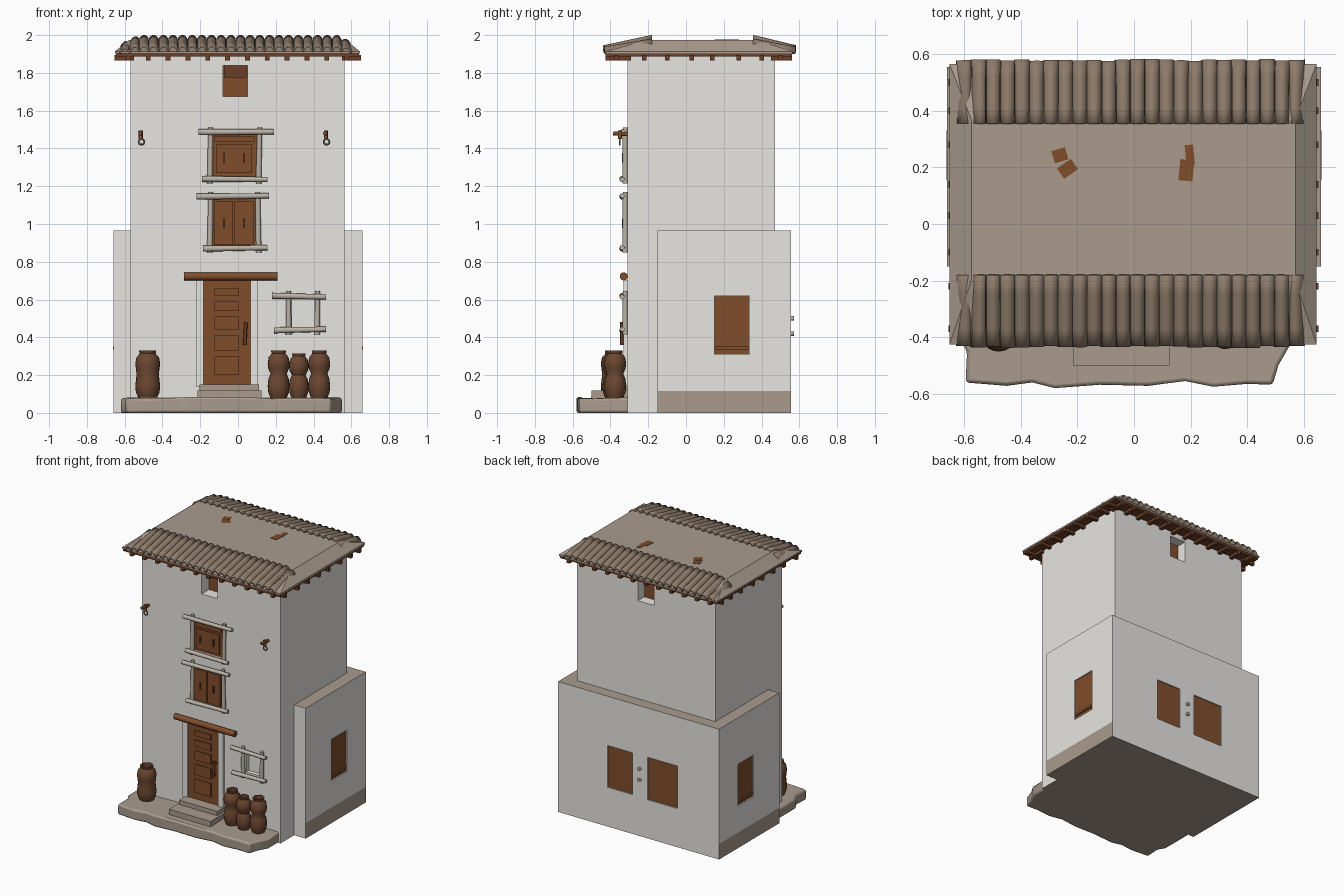
import bpy, bmesh, math, random
from mathutils import Vector, Matrix

if "Cube" in bpy.data.objects:
    bpy.data.objects.remove(bpy.data.objects["Cube"])

random.seed(4)

def mat(name, r, g, b):
    m = bpy.data.materials.new(name)
    m.diffuse_color = (r, g, b, 1)
    m.use_nodes = True
    m.node_tree.nodes["Principled BSDF"].inputs["Base Color"].default_value = m.diffuse_color
    return m

WHITE = mat("white plaster", 0.80, 0.79, 0.76)
TAN = mat("tan clay", 0.40, 0.33, 0.27)
TILE = mat("roof tile", 0.27, 0.20, 0.145)
WOOD = mat("brown wood", 0.22, 0.075, 0.025)
BEAM = mat("dark beam", 0.15, 0.05, 0.02)
POT = mat("pot clay", 0.15, 0.063, 0.03)
STICK = mat("pale stick", 0.50, 0.45, 0.39)
IRON = mat("grey iron", 0.16, 0.15, 0.14)

def from_bm(name, bm, *mats):
    me = bpy.data.meshes.new(name)
    bmesh.ops.recalc_face_normals(bm, faces=bm.faces)
    bm.to_mesh(me)
    bm.free()
    ob = bpy.data.objects.new(name, me)
    bpy.context.collection.objects.link(ob)
    for m in mats:
        me.materials.append(m)
    return ob

def add_box(bm, x0, x1, y0, y1, z0, z1):
    c = Matrix.Translation(((x0 + x1) / 2, (y0 + y1) / 2, (z0 + z1) / 2))
    bmesh.ops.create_cube(bm, size=1, matrix=c @ Matrix.Diagonal((x1 - x0, y1 - y0, z1 - z0, 1)))

def boxes(name, m, *dims):
    bm = bmesh.new()
    for d in dims:
        add_box(bm, *d)
    return from_bm(name, bm, m)

def rod(name, a, b, r, m, sides=8, tip=1.0):
    a, b = Vector(a), Vector(b)
    rot = (b - a).to_track_quat('Z', 'Y').to_matrix().to_4x4()
    bm = bmesh.new()
    bmesh.ops.create_cone(bm, cap_ends=True, segments=sides, radius1=r, radius2=r * tip,
                          depth=(b - a).length, matrix=Matrix.Translation((a + b) / 2) @ rot)
    ob = from_bm(name, bm, m)
    smooth(ob)
    return ob

def smooth(ob, angle=50):
    bpy.ops.object.select_all(action='DESELECT')
    ob.select_set(True)
    bpy.context.view_layer.objects.active = ob
    bpy.ops.object.shade_smooth_by_angle(angle=math.radians(angle))

def boolean(ob, other, op):
    md = ob.modifiers.new(op.lower(), 'BOOLEAN')
    md.operation, md.object, md.solver = op, other, 'EXACT'
    bpy.context.view_layer.objects.active = ob
    bpy.ops.object.modifier_apply(modifier=md.name)
    bpy.data.objects.remove(other)

# Walls: tower joined with the wider rear annex, window recesses cut out
walls = boxes("walls", WHITE, (-.57, .565, -.31, .47, 0, 1.9))
boolean(walls, boxes("annex", WHITE, (-.66, .66, -.15, .555, 0, .965)), 'UNION')
side_win = [(s * .66 - .015, s * .66 + .015, .15, .335, .31, .62) for s in (-1, 1)]
back_win = [(.05, .255, .54, .57, .29, .60), (-.32, -.075, .54, .57, .285, .60)]
hatches = [(-.08, .05, -.35, -.21, 1.675, 1.84), (-.065, .065, .38, .50, 1.69, 1.85)]
niche = [(.285, .405, -.34, -.28, .455, .60)]
boolean(walls, boxes("cutter", WHITE, *side_win, *back_win, *hatches, *niche), 'DIFFERENCE')
walls.data.materials.clear()
walls.data.materials.append(WHITE)
walls.data.materials.append(TAN)
bm = bmesh.new()
bm.from_mesh(walls.data)
bmesh.ops.bisect_plane(bm, geom=bm.verts[:] + bm.edges[:] + bm.faces[:],
                       plane_co=(0, 0, .115), plane_no=(0, 0, 1))
for f in bm.faces:   # clay on ledge, underside and the foot of the side walls
    c, n = f.calc_center_median(), f.normal
    ledge = n.z > .9 and abs(c.z - .965) < .01
    foot = abs(n.x) > .9 and c.z < .115 and abs(c.x) > .65
    f.material_index = int(ledge or foot or (n.z < -.9 and c.z < .01))
bm.to_mesh(walls.data)
bm.free()

# Boards inside the recesses
boxes("side_shutters", WOOD, *[(min(s * .640, s * .652), max(s * .640, s * .652), .152, .333, .312, .618) for s in (-1, 1)])
boxes("side_shutter_rails", WOOD, *[(min(s * .65, s * .662), max(s * .65, s * .662), .155, .33, .335, .352) for s in (-1, 1)])
boxes("back_shutters", WOOD, *[(a, b, .535, .547, c, d) for a, b, _, _, c, d in back_win])
boxes("hatch_boards", WOOD, (-.08, .05, -.225, -.205, 1.675, 1.84), (-.065, .065, .375, .395, 1.69, 1.85))
boxes("hatch_header", BEAM, (-.075, .045, -.24, -.22, 1.775, 1.84))
for z in (.42, .50):
    rod("back_knob", (-.012, .55, z), (-.012, .572, z), .012, STICK)

# Front plinth with a rough outline, and the door steps
outline = [(-.62, -.15), (-.62, -.40), (-.59, -.45), (-.595, -.56), (-.45, -.572), (-.36, -.56), (-.28, -.58),
           (-.12, -.568), (.05, -.572), (.18, -.555), (.28, -.575), (.40, -.565), (.49, -.568), (.51, -.50),
           (.55, -.43), (.55, -.15)]
bm = bmesh.new()
base = bm.faces.new([bm.verts.new((x, y, 0)) for x, y in outline])
ext = bmesh.ops.extrude_face_region(bm, geom=[base])
for v in ext['geom']:
    if isinstance(v, bmesh.types.BMVert):
        v.co.z = .083 + random.uniform(-.008, .004)
plinth = from_bm("plinth", bm, TAN)
bv = plinth.modifiers.new("bevel", 'BEVEL')
bv.width, bv.segments = .012, 2
smooth(plinth)
boxes("door_steps", TAN, (-.215, .125, -.50, -.30, .07, .118), (-.205, .11, -.40, -.30, .11, .15))

# Door with jambs, raised panels, handle and log lintel
boxes("door_jambs", WHITE, (-.222, -.182, -.33, -.30, .14, .70), (.067, .107, -.33, -.30, .14, .70))
boxes("door", WOOD, (-.182, .067, -.32, -.30, .15, .70),
      *[(-.125, .005, -.328, -.315, z, z + h) for z, h in ((.20, .10), (.33, .08), (.44, .07), (.54, .05), (.62, .04))])
rod("door_handle", (.035, -.34, .36), (.042, -.34, .48), .009, BEAM)
boxes("handle_mounts", BEAM, (.03, .045, -.34, -.315, .37, .385), (.035, .05, -.34, -.315, .455, .47))
rod("lintel", (-.285, -.33, .723), (.21, -.33, .722), .021, WOOD, 10)

# Stick frames: two shuttered windows and the niche
def stick_frame(name, xs, zs, spans, v_span):
    for z, (a, b) in zip(zs, spans):
        t = random.uniform(-.004, .004)
        rod(name + "_bar", (a, -.338, z - t), (b, -.338, z + t), .016, STICK, 8, .85)
    for x in xs:
        t = random.uniform(-.004, .004)
        rod(name + "_post", (x - t, -.322, v_span[0]), (x + t, -.322, v_span[1]), .015, STICK, 8, .85)

stick_frame("lower_frame", (-.147, .107), (.872, 1.147), ((-.185, .155), (-.22, .165)), (.85, 1.17))
stick_frame("upper_frame", (-.147, .112), (1.237, 1.487), ((-.19, .155), (-.21, .19)), (1.215, 1.51))
stick_frame("niche_frame", (.268, .42), (.44, .617), ((.19, .465), (.18, .465)), (.415, .645))
boxes("lower_shutters", WOOD, (-.135, .092, -.317, -.30, .88, 1.135),
      (-.128, -.026, -.33, -.31, .89, 1.12), (-.018, .085, -.33, -.31, .89, 1.12))
boxes("upper_shutter", WOOD, (-.135, .10, -.317, -.30, 1.25, 1.475),
      (-.115, .075, -.33, -.31, 1.27, 1.42), (-.125, .088, -.326, -.31, 1.435, 1.465))
boxes("shutter_handles", BEAM, *[(x - .005, x + .005, -.34, -.325, z, z + .05)
                                 for z in (.98, 1.325) for x in (-.075, .032)])

# Iron rings hanging from wooden pegs
for x in (-.515, .465):
    rod("wall_peg", (x, -.30, 1.475), (x - .004, -.385, 1.48), .011, WOOD)
    rod("peg_head", (x, -.35, 1.45), (x, -.35, 1.495), .011, WOOD)
    bpy.ops.mesh.primitive_torus_add(location=(x + .004, -.35, 1.435), rotation=(math.pi / 2, 0, 0), major_radius=.015,
                                     minor_radius=.005, major_segments=14, minor_segments=6)
    ring = bpy.context.object
    ring.name = "iron_ring"
    ring.data.materials.append(IRON)
    bpy.ops.object.shade_smooth()

# Double-bellied pots
def pot(x, y, r, h, waist):
    prof = [(0, 0), (.75, 0), (.95, .12), (1, .25), (.93, .4), (waist, .51), (.95, .62), (1, .73),
            (.9, .86), (.62, .94), (.68, .97), (.68, 1), (.5, 1), (.45, .93), (0, .92)]
    bm = bmesh.new()
    vs = [bm.verts.new((a * r, 0, b * h)) for a, b in prof]
    es = [bm.edges.new(p) for p in zip(vs, vs[1:])]
    bmesh.ops.spin(bm, geom=vs + es, axis=(0, 0, 1), cent=(0, 0, 0), steps=20, angle=math.tau)
    bmesh.ops.remove_doubles(bm, verts=bm.verts, dist=.0005)
    ob = from_bm("pot", bm, POT)
    ob.location = (x, y, .08)
    smooth(ob)

pot(-.478, -.385, .066, .25, .90)
pot(.215, -.375, .058, .25, .74)
pot(.322, -.39, .052, .235, .70)
pot(.43, -.375, .058, .25, .74)

# Roof: dark board, projecting beam ends, clay core with sloped edges
boxes("eave_board", BEAM, (-.645, .64, -.425, .56, 1.887, 1.906))
ends = []
for y in (-.37, -.22, -.10, .03, .14, .28, .40, .50):
    ends += [(.55, .652, y - .012, y + .012, 1.866, 1.895), (-.655, -.55, y - .012, y + .012, 1.866, 1.895)]
for i in range(12):
    x = -.58 + i * .105
    ends += [(x - .013, x + .013, -.425, -.29, 1.866, 1.895), (x - .013, x + .013, .45, .56, 1.866, 1.895)]
boxes("beam_ends", BEAM, *ends)
bm = bmesh.new()
low, mid, top = [[bm.verts.new((x, y, z)) for x, y in ((a, c), (b, c), (b, d), (a, d))] for a, b, c, d, z in
                 ((-.652, .645, -.425, .565, 1.902), (-.652, .645, -.425, .565, 1.914), (-.575, .57, -.20, .37, 1.975))]
for p, q in ((low, mid), (mid, top)):
    for i in range(4):
        bm.faces.new((p[i], p[(i + 1) % 4], q[(i + 1) % 4], q[i]))
bm.faces.new(top)
bm.faces.new(low)
from_bm("roof_core", bm, TAN)

# Corrugated tile strips along the front and back eaves
def tile_strip(name, inner, outer):
    tiles, per, rows = 24, 8, 4
    off = [random.uniform(-.008, .006) for _ in range(tiles + 1)]
    bm = bmesh.new()
    grid = []
    for i in range(tiles * per + 1):
        x = -.625 + 1.225 * i / (tiles * per)
        u = (i % per) / per
        drop = .045 * max(0, min(1, (abs(x) - .53) / .09))
        col = []
        for j in range(rows + 1):
            t = j / rows
            y = inner + (outer - inner) * t + math.copysign(off[i // per] * t, outer)
            z = 1.970 - .055 * t - drop * (1 - t * .7) + .026 * math.sin(math.pi * u) ** .7
            col.append(bm.verts.new((x, y, z)))
        grid.append(col)
    for a, b in zip(grid, grid[1:]):
        for j in range(rows):
            bm.faces.new((a[j], b[j], b[j + 1], a[j + 1]))
    ob = from_bm(name, bm, TILE)
    sd = ob.modifiers.new("thickness", 'SOLIDIFY')
    sd.thickness, sd.offset = .010, 0
    smooth(ob, 60)

tile_strip("front_tiles", -.18, -.43)
tile_strip("back_tiles", .355, .575)

# Worn brown patches on the flat roof
for x, y, w, h, a in ((-.262, .243, .05, .045, .3), (-.235, .195, .06, .045, .6),
                      (.185, .19, .05, .075, -.1), (.197, .245, .03, .07, .1)):
    p = boxes("roof_patch", WOOD, (-w / 2, w / 2, -h / 2, h / 2, 0, .006))
    p.location, p.rotation_euler.z = (x, y, 1.972), a
